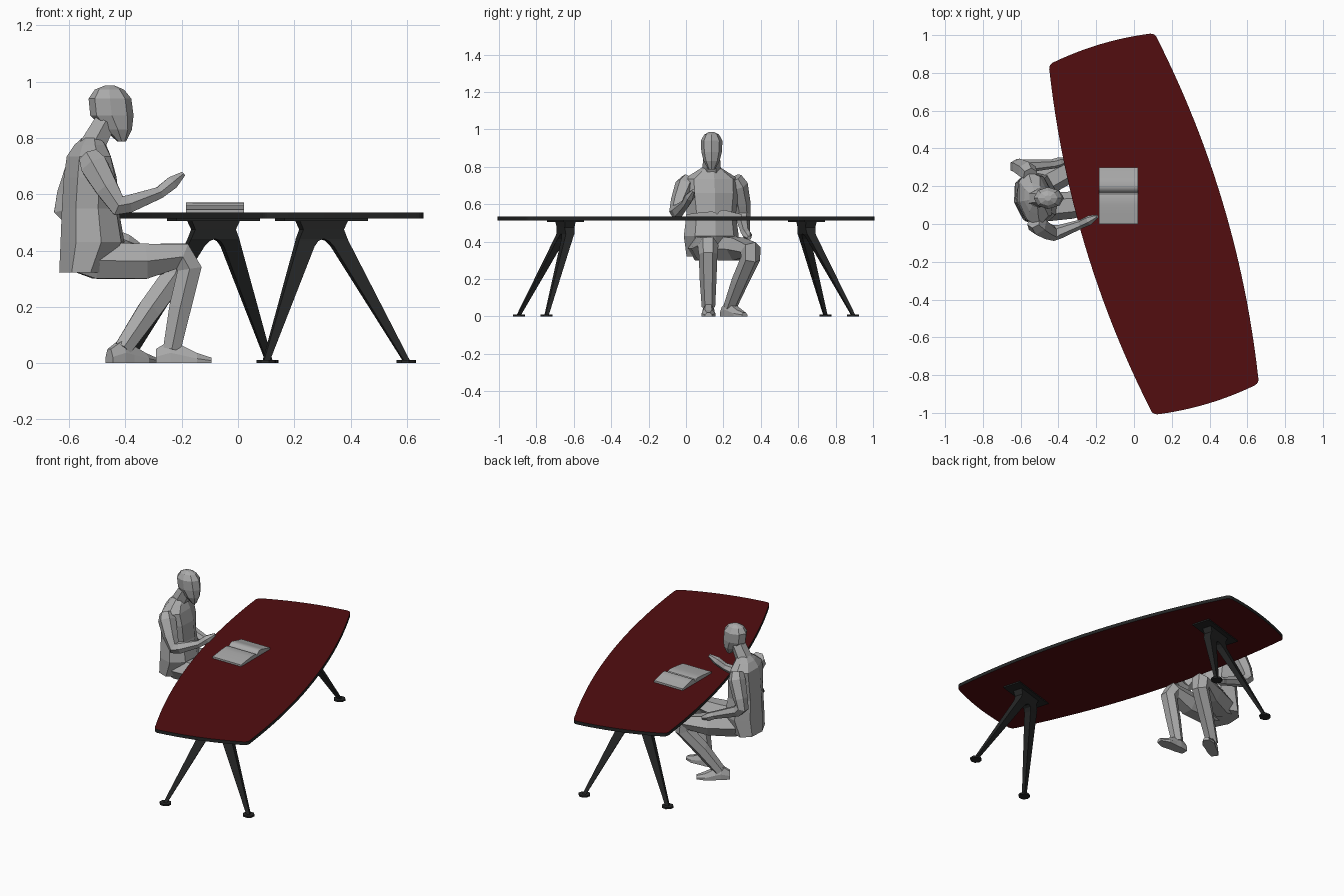
import bpy, bmesh, math
from mathutils import Vector

if "Cube" in bpy.data.objects:
    bpy.data.objects.remove(bpy.data.objects["Cube"])


def material(name, rgb):
    m = bpy.data.materials.new(name)
    m.diffuse_color = (*rgb, 1)
    m.use_nodes = True
    m.node_tree.nodes["Principled BSDF"].inputs["Base Color"].default_value = m.diffuse_color
    return m


RED = material("dark_red", (0.085, 0.004, 0.005))
BLACK = material("soft_black", (0.018, 0.019, 0.019))
GREY = material("mid_grey", (0.40, 0.40, 0.40))


def finish(name, bm, *mats):
    bmesh.ops.recalc_face_normals(bm, faces=bm.faces)
    me = bpy.data.meshes.new(name)
    bm.to_mesh(me)
    bm.free()
    for m in mats:
        me.materials.append(m)
    ob = bpy.data.objects.new(name, me)
    bpy.context.collection.objects.link(ob)
    return ob


def loft(name, rings, mat):
    """Skin a list of equally long point rings and cap both ends."""
    bm = bmesh.new()
    rows = [[bm.verts.new(p) for p in r] for r in rings]
    n = len(rows[0])
    for a, b in zip(rows, rows[1:]):
        for i in range(n):
            j = (i + 1) % n
            bm.faces.new((a[i], a[j], b[j], b[i]))
    bm.faces.new(rows[0])
    bm.faces.new(rows[-1])
    return finish(name, bm, mat)


def limb(name, path, n=6):
    """Tube along (x, y, z, radius) points."""
    pts = [Vector(p[:3]) for p in path]
    rings = []
    for i, p in enumerate(path):
        t = Vector((0, 0, 0))
        if i > 0:
            t += (pts[i] - pts[i - 1]).normalized()
        if i < len(pts) - 1:
            t += (pts[i + 1] - pts[i]).normalized()
        t.normalize()
        side = Vector((0, 1, 0))
        side = (side - t * side.dot(t)).normalized()
        up = t.cross(side)
        rings.append([pts[i] + p[3] * (side * math.cos(a) + up * math.sin(a))
                      for a in (2 * math.pi * k / n for k in range(n))])
    return loft(name, rings, GREY)


def stack(name, levels, cy, yaw=0.0, n=8):
    """Horizontal oval rings given as (z, centre x, radius x, radius y)."""
    c, s = math.cos(yaw), math.sin(yaw)
    rings = []
    for z, cx, rx, ry in levels:
        ring = []
        for k in range(n):
            a = 2 * math.pi * k / n
            x, y = rx * math.cos(a), ry * math.sin(a)
            ring.append((cx + x * c - y * s, cy + x * s + y * c, z))
        rings.append(ring)
    return loft(name, rings, GREY)


# Table frame: u runs along the table, v across it
CA, SA = math.cos(math.radians(16.6)), math.sin(math.radians(16.6))


def table(u, v, z):
    return Vector((0.105 + v * CA - u * SA, v * SA + u * CA, z))


# Table top: bowed sides and ends with rounded corners, dark edge band
quarter = [(u, 0.382 - 0.087 * (u / 0.95) ** 2) for u in [0.93 * i / 12 for i in range(13)]]
ends = [(0.993 - 0.026 * (v / 0.295) ** 2, v) for v in [0.26 * (1 - i / 6) for i in range(7)]]
p0, p1, p2 = Vector(quarter[-1]), Vector((0.969, 0.297)), Vector(ends[0])
for i in range(1, 6):
    t = i / 6
    quarter.append(tuple(p0 * (1 - t) ** 2 + p1 * 2 * t * (1 - t) + p2 * t * t))
quarter += ends
half = quarter + [(u, -v) for u, v in reversed(quarter[:-1])]
outline = half + [(-u, v) for u, v in reversed(half[1:-1])]
bm = bmesh.new()
face = bm.faces.new([bm.verts.new(table(u, v, 0.514)) for u, v in outline])
out = bmesh.ops.extrude_face_region(bm, geom=[face])
bmesh.ops.translate(bm, vec=(0, 0, 0.021),
                    verts=[g for g in out["geom"] if isinstance(g, bmesh.types.BMVert)])
bm.normal_update()
for f in bm.faces:
    f.material_index = 0 if abs(f.normal.z) > 0.5 else 1
finish("table_top", bm, RED, BLACK)

# Trestles: mounting plate, two splayed tapering legs and foot pads per end
LEG = [  # z, inner v, outer v, centre u, half thickness
    (0.508, 0.0, 0.090, 0.672, 0.030), (0.475, 0.0, 0.075, 0.672, 0.027),
    (0.442, 0.0, 0.089, 0.673, 0.024), (0.434, 0.020, 0.092, 0.676, 0.023),
    (0.415, 0.036, 0.100, 0.684, 0.022), (0.008, 0.249, 0.271, 0.855, 0.009)]
for e, end in ((-1, "front"), (1, "back")):
    loft(end + "_mounting_plate",
         [[table(e * (0.672 + du), dv, z) for du, dv in
           ((-0.058, -0.155), (0.058, -0.155), (0.058, 0.155), (-0.058, 0.155))]
          for z in (0.506, 0.515)], BLACK)
    for s, side in ((-1, "left"), (1, "right")):
        loft(f"{end}_{side}_leg",
             [[table(e * (u - h), s * a, z), table(e * (u + h), s * a, z),
               table(e * (u + h), s * b, z), table(e * (u - h), s * b, z)]
              for z, a, b, u, h in LEG], BLACK)
        loft(f"{end}_{side}_foot_pad",
             [[table(e * 0.855 + 0.034 * math.sin(k * math.pi / 4),
                     s * 0.26 + 0.036 * math.cos(k * math.pi / 4), z) for k in range(8)]
              for z in (0.0, 0.011)], BLACK)

# Open book: page profile swept along x, spine valley between the halves
pages = [(0.0, 0.533), (0.0, 0.546), (0.05, 0.553), (0.10, 0.559), (0.14, 0.561),
         (0.158, 0.556), (0.166, 0.545), (0.174, 0.559), (0.188, 0.568), (0.205, 0.570),
         (0.23, 0.563), (0.26, 0.555), (0.298, 0.547), (0.298, 0.533)]
book = loft("open_book", [[(x, y, z) for y, z in pages] for x in (-0.184, 0.022)], GREY)
for o in bpy.context.selected_objects:
    o.select_set(False)
book.select_set(True)
bpy.context.view_layer.objects.active = book
bpy.ops.object.shade_smooth_by_angle(angle=math.radians(35))

# Seated person: jacket, neck and head
stack("jacket", [(0.322, -0.552, 0.085, 0.135), (0.43, -0.517, 0.116, 0.150),
                 (0.55, -0.525, 0.103, 0.135), (0.66, -0.525, 0.096, 0.150),
                 (0.735, -0.530, 0.080, 0.150), (0.775, -0.525, 0.058, 0.085),
                 (0.80, -0.520, 0.035, 0.045)], 0.135, math.radians(12))
limb("neck", [(-0.525, 0.137, 0.76, 0.052), (-0.47, 0.137, 0.86, 0.044)])
stack("head", [(0.787, -0.413, 0.015, 0.018), (0.83, -0.427, 0.050, 0.042),
               (0.88, -0.448, 0.077, 0.055), (0.94, -0.455, 0.076, 0.058),
               (0.972, -0.457, 0.052, 0.040), (0.986, -0.456, 0.018, 0.015)], 0.137)

# Arms with hands: one raised over the book, one resting on the thigh
limb("right_arm", [(-0.53, 0.015, 0.735, 0.040), (-0.51, -0.005, 0.70, 0.055),
                   (-0.465, -0.035, 0.62, 0.046), (-0.425, -0.048, 0.56, 0.042),
                   (-0.39, -0.040, 0.565, 0.036), (-0.28, 0.0, 0.605, 0.024),
                   (-0.235, 0.02, 0.64, 0.026), (-0.195, 0.04, 0.672, 0.010)])
limb("left_arm", [(-0.55, 0.26, 0.74, 0.040), (-0.565, 0.28, 0.70, 0.052),
                  (-0.605, 0.302, 0.60, 0.044), (-0.62, 0.305, 0.545, 0.040),
                  (-0.59, 0.305, 0.515, 0.036), (-0.43, 0.318, 0.45, 0.025),
                  (-0.395, 0.328, 0.435, 0.026), (-0.355, 0.338, 0.42, 0.012)])

# Legs: right one forward, left one turned out and folded back
limb("right_trouser", [(-0.58, 0.085, 0.375, 0.055), (-0.50, 0.085, 0.365, 0.075),
                       (-0.33, 0.10, 0.362, 0.072), (-0.20, 0.118, 0.380, 0.056),
                       (-0.172, 0.118, 0.335, 0.050), (-0.205, 0.118, 0.20, 0.045),
                       (-0.235, 0.12, 0.05, 0.036)])
limb("left_trouser", [(-0.58, 0.185, 0.375, 0.055), (-0.50, 0.205, 0.365, 0.075),
                      (-0.36, 0.28, 0.360, 0.070), (-0.225, 0.345, 0.358, 0.056),
                      (-0.225, 0.345, 0.310, 0.052), (-0.315, 0.29, 0.19, 0.047),
                      (-0.41, 0.235, 0.05, 0.036)])


# Shoes: sections along the sole given as (distance, half width, height)
def shoe(name, x, y, yaw):
    c, s = math.cos(yaw), math.sin(yaw)
    rings = []
    for d, w, h in ((-0.052, 0.022, 0.050), (0.0, 0.031, 0.082), (0.035, 0.032, 0.066),
                    (0.095, 0.037, 0.036), (0.145, 0.018, 0.020)):
        rings.append([(x + d * c - k * w * s, y + d * s + k * w * c, z) for k, z in
                      ((-1, 0), (1, 0), (1, h * 0.45), (0.5, h), (-0.5, h), (-1, h * 0.45))])
    loft(name, rings, GREY)


shoe("right_shoe", -0.24, 0.12, 0.0)
shoe("left_shoe", -0.415, 0.23, math.radians(35))
